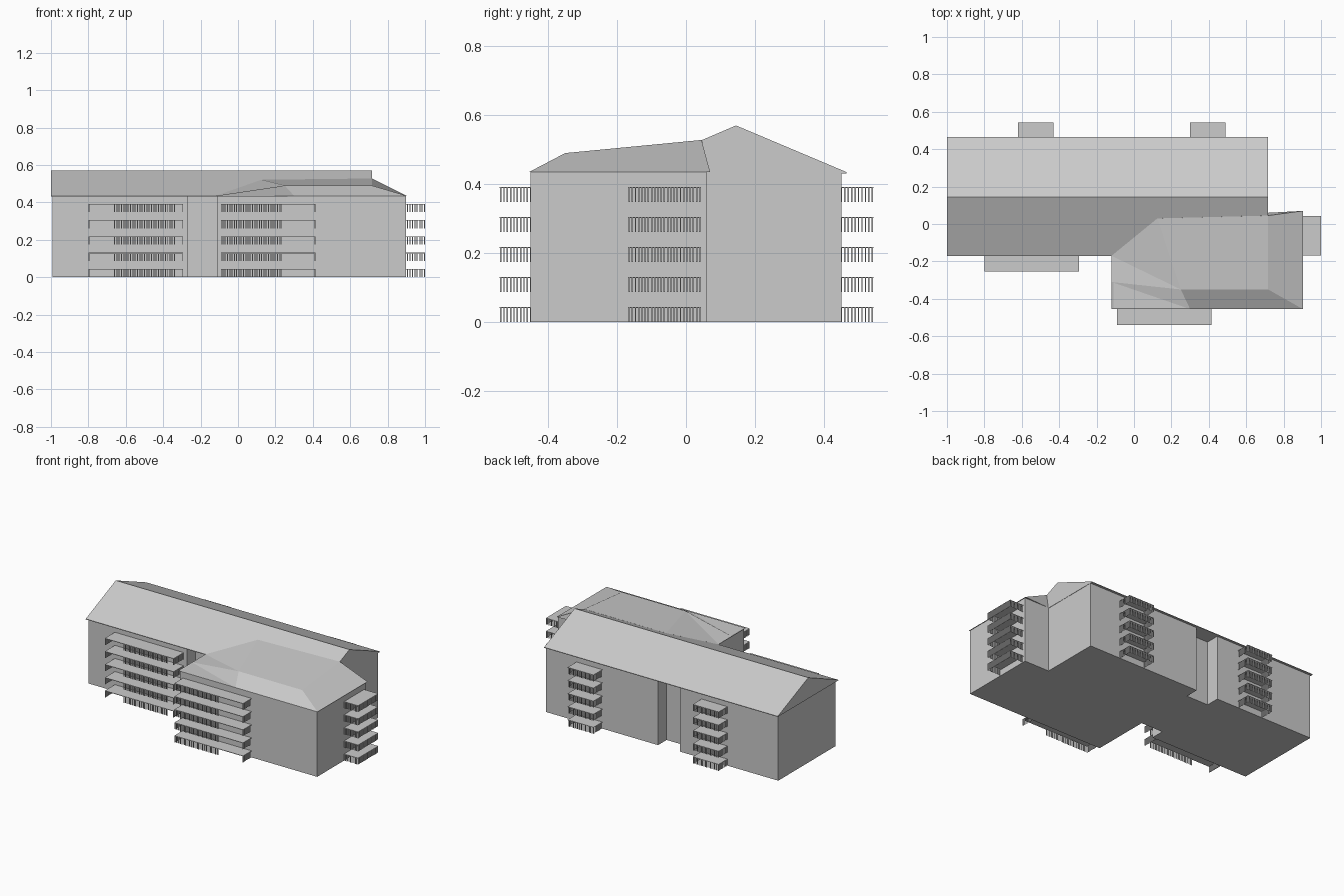
import bpy, bmesh

if "Cube" in bpy.data.objects:
    bpy.data.objects.remove(bpy.data.objects["Cube"])

# One plain grey for the whole building
grey = bpy.data.materials.new("light_grey")
grey.use_nodes = True
COLOR = (0.6, 0.6, 0.6, 1)
grey.diffuse_color = COLOR
for node in grey.node_tree.nodes:
    if node.type == "BSDF_PRINCIPLED":
        node.inputs["Base Color"].default_value = COLOR

EAVE = 0.435
FLOOR = EAVE / 5
RAIL = 0.044


def finish(name, bm):
    bmesh.ops.recalc_face_normals(bm, faces=bm.faces)
    mesh = bpy.data.meshes.new(name)
    bm.to_mesh(mesh)
    bm.free()
    mesh.materials.append(grey)
    obj = bpy.data.objects.new(name, mesh)
    bpy.context.collection.objects.link(obj)
    return obj


def add_box(bm, x0, x1, y0, y1, z0, z1):
    verts = bmesh.ops.create_cube(bm, size=1)["verts"]
    for v in verts:
        v.co.x = x1 if v.co.x > 0 else x0
        v.co.y = y1 if v.co.y > 0 else y0
        v.co.z = z1 if v.co.z > 0 else z0


def block(name, x0, x1, y0, y1):
    bm = bmesh.new()
    add_box(bm, x0, x1, y0, y1, 0, EAVE)
    finish(name, bm)


# Wall blocks: two halves of the long house, recessed stair link, front wing
block("west_block", -0.993, -0.27, -0.15, 0.45)
block("stair_link", -0.28, -0.10, -0.06, 0.36)
block("east_block", -0.11, 0.715, -0.15, 0.45)
block("front_wing", -0.11, 0.897, -0.45, 0.06)

# Long gable roof, extruded along x
bm = bmesh.new()
profile = [(-0.17, EAVE - 0.004), (-0.17, EAVE), (0.145, 0.57),
           (0.465, EAVE), (0.465, EAVE - 0.004)]
end = bm.faces.new([bm.verts.new((-1, y, z)) for y, z in profile])
out = bmesh.ops.extrude_face_region(bm, geom=[end])["geom"]
bmesh.ops.translate(bm, vec=(1.717, 0, 0),
                    verts=[g for g in out if isinstance(g, bmesh.types.BMVert)])
bm.faces.new([v for v in bm.verts if v.co.x < -0.9][:5]) if not any(
    f.normal.x < -0.9 or f.calc_center_median().x < -0.99 for f in bm.faces) else None
finish("main_roof", bm)

# Hipped wing roof meeting the long roof in a valley
points = {
    "valley_low": (-0.12, -0.17, EAVE), "valley_top": (0.125, 0.03, 0.521),
    "ridge_back": (0.717, 0.045, 0.528), "ridge_front": (0.717, -0.35, 0.49),
    "knee": (0.25, -0.35, 0.49), "west_fold": (-0.12, -0.31, EAVE),
    "front_west": (-0.12, -0.455, EAVE), "front_fold": (0.30, -0.455, EAVE),
    "front_east": (0.903, -0.455, EAVE), "back_east": (0.903, 0.07, EAVE),
    "back_inner": (0.717, 0.06, EAVE),
}
faces = [
    "valley_low west_fold knee",
    "valley_low knee valley_top",
    "valley_top knee ridge_front ridge_back",
    "west_fold front_west front_fold knee",
    "knee front_fold front_east ridge_front",
    "ridge_front front_east back_east ridge_back",
    "ridge_back back_east back_inner",
    "valley_top ridge_back back_inner",
    "valley_low valley_top back_inner",
    "valley_low back_inner back_east front_east front_fold front_west west_fold",
]
bm = bmesh.new()
corner = {k: bm.verts.new(p) for k, p in points.items()}
for f in faces:
    bm.faces.new([corner[k] for k in f.split()])
finish("wing_roof", bm)


def bars(bm, a, b, z):
    """Row of thin upright bars from a to b."""
    length = abs(b[0] - a[0]) + abs(b[1] - a[1])
    n = max(1, round(length / 0.0095))
    r = 0.002
    for i in range(n + 1):
        x = a[0] + (b[0] - a[0]) * i / n
        y = a[1] + (b[1] - a[1]) * i / n
        add_box(bm, x - r, x + r, y - r, y + r, z, z + RAIL - 0.002)


def balconies(name, x0, x1, y0, y1, rows):
    """Five stacked balconies, each a thin slab over rows of bars."""
    bm = bmesh.new()
    for level in range(5):
        z = level * FLOOR
        add_box(bm, x0, x1, y0, y1, z + RAIL - 0.003, z + RAIL)
        for a, b in rows:
            bars(bm, a, b, z)
    finish(name, bm)


E = 0.003  # inset of the bars from the slab edge

# Front balconies: side bars plus a barred stretch of the front
for name, x0, x1, y0, y1, s0, s1 in [
        ("west_front_balconies", -0.80, -0.295, -0.255, -0.15, -0.66, -0.34),
        ("wing_front_balconies", -0.09, 0.415, -0.54, -0.45, -0.085, 0.23)]:
    balconies(name, x0, x1, y0, y1, [
        ((x0 + E, y0 + E), (x0 + E, y1)),
        ((x1 - E, y0 + E), (x1 - E, y1)),
        ((s0, y0 + E), (s1, y0 + E))])

# Rear balconies
for name, x0, x1 in [("west_rear_balconies", -0.62, -0.43),
                     ("east_rear_balconies", 0.30, 0.49)]:
    y0, y1 = 0.45, 0.543
    balconies(name, x0, x1, y0, y1, [
        ((x0 + E, y0), (x0 + E, y1 - E)),
        ((x1 - E, y0), (x1 - E, y1 - E)),
        ((x0 + E, y1 - E), (x1 - E, y1 - E))])

# Balconies on the wing's end wall
x0, x1, y0, y1 = 0.897, 1.0, -0.168, 0.043
balconies("wing_end_balconies", x0, x1, y0, y1, [
    ((x0, y0 + E), (x1 - E, y0 + E)),
    ((x0, y1 - E), (x1 - E, y1 - E)),
    ((x1 - E, y0 + E), (x1 - E, y1 - E))])
